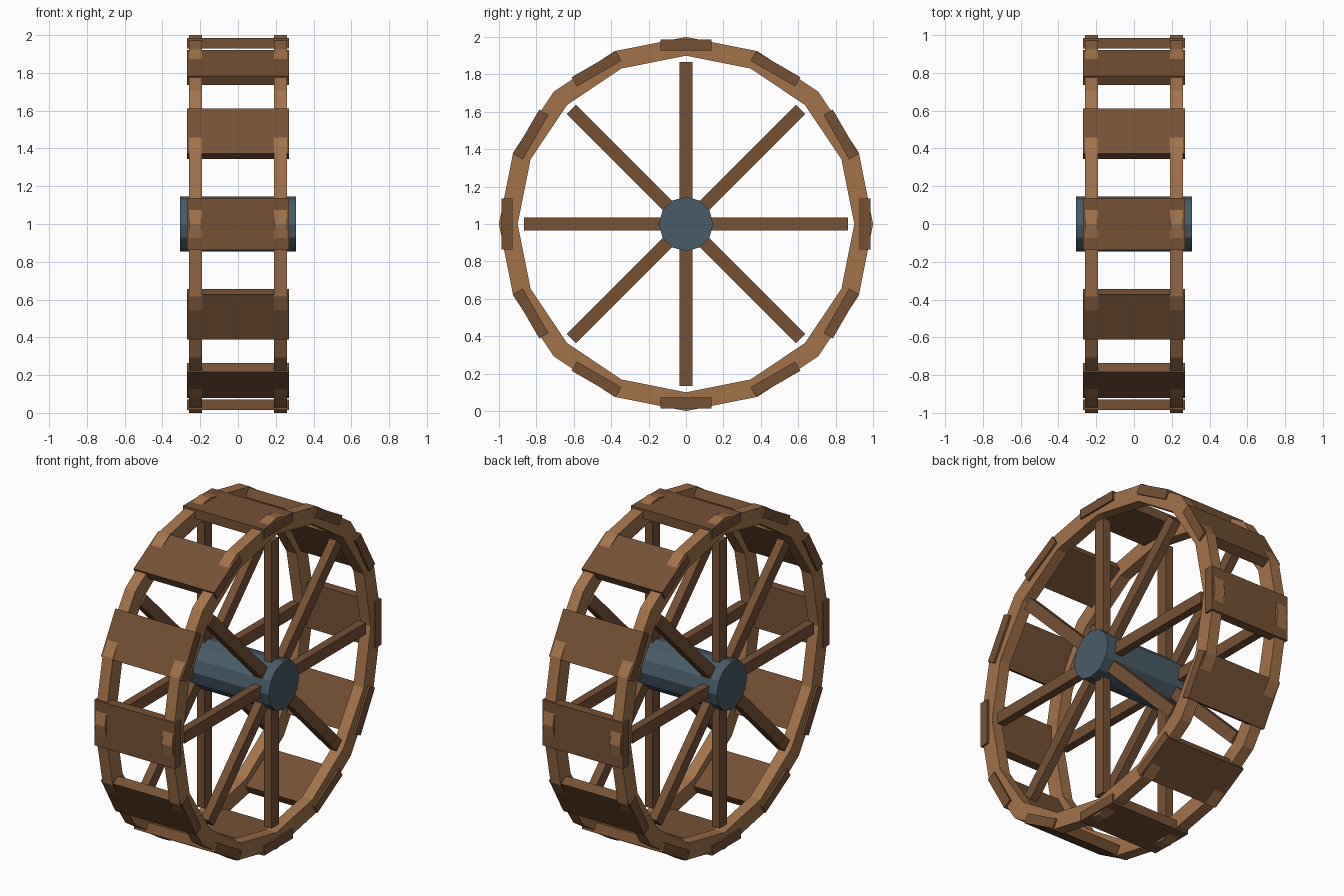
import bpy, bmesh
from math import sin, cos, pi
from mathutils import Matrix, Vector

cube = bpy.data.objects.get("Cube")
if cube:
    bpy.data.objects.remove(cube, do_unlink=True)

AXLE = Vector((0, 0, 1))
RIM_X = 0.224


def material(name, rgb):
    m = bpy.data.materials.new(name)
    m.use_nodes = True
    m.diffuse_color = (*rgb, 1)
    m.node_tree.nodes["Principled BSDF"].inputs["Base Color"].default_value = (*rgb, 1)
    return m


light_wood = material("light wood", (0.36, 0.17, 0.07))
dark_wood = material("dark wood", (0.18, 0.083, 0.036))
iron = material("blue grey iron", (0.066, 0.107, 0.138))


def finish(name, bm, mat):
    bmesh.ops.recalc_face_normals(bm, faces=bm.faces)
    mesh = bpy.data.meshes.new(name)
    bm.to_mesh(mesh)
    bm.free()
    mesh.materials.append(mat)
    ob = bpy.data.objects.new(name, mesh)
    ob.location = AXLE
    bpy.context.collection.objects.link(ob)
    return ob


def radial_box(name, size, x, radius, angle, mat):
    """Box whose local z points outward from the axle."""
    bm = bmesh.new()
    bmesh.ops.create_cube(bm, size=1, matrix=Matrix.Translation((x, 0, radius)) @ Matrix.Diagonal((*size, 1)))
    ob = finish(name, bm, mat)
    ob.rotation_euler.x = angle
    return ob


def rim(name, x, sides=16, outer=1.0, inner=0.9, width=0.069):
    """Faceted ring with a rectangular section."""
    bm = bmesh.new()
    section = [(-width / 2, inner), (width / 2, inner), (width / 2, outer), (-width / 2, outer)]
    rings = []
    for i in range(sides):
        a = 2 * pi * i / sides
        rings.append([bm.verts.new((x + dx, r * sin(a), r * cos(a))) for dx, r in section])
    for i, ring in enumerate(rings):
        after = rings[(i + 1) % sides]
        for k in range(4):
            n = (k + 1) % 4
            bm.faces.new((ring[k], ring[n], after[n], after[k]))
    return finish(name, bm, light_wood)


# Hub
bm = bmesh.new()
bmesh.ops.create_cone(bm, cap_ends=True, segments=12, radius1=0.145, radius2=0.145,
                      depth=0.615, matrix=Matrix.Rotation(pi / 2, 4, "Y"))
finish("hub", bm, iron)

# Rims and spokes on both sides
for side, x in (("left", RIM_X), ("right", -RIM_X)):
    rim(f"{side}_rim", x)
    for i in range(8):
        radial_box(f"{side}_spoke_{i + 1}", (0.05, 0.07, 0.766), x, 0.483, i * pi / 4, dark_wood)

# Paddles across the rims
for i in range(12):
    radial_box(f"paddle_{i + 1}", (0.54, 0.275, 0.057), 0, 0.957, i * pi / 6, dark_wood)
